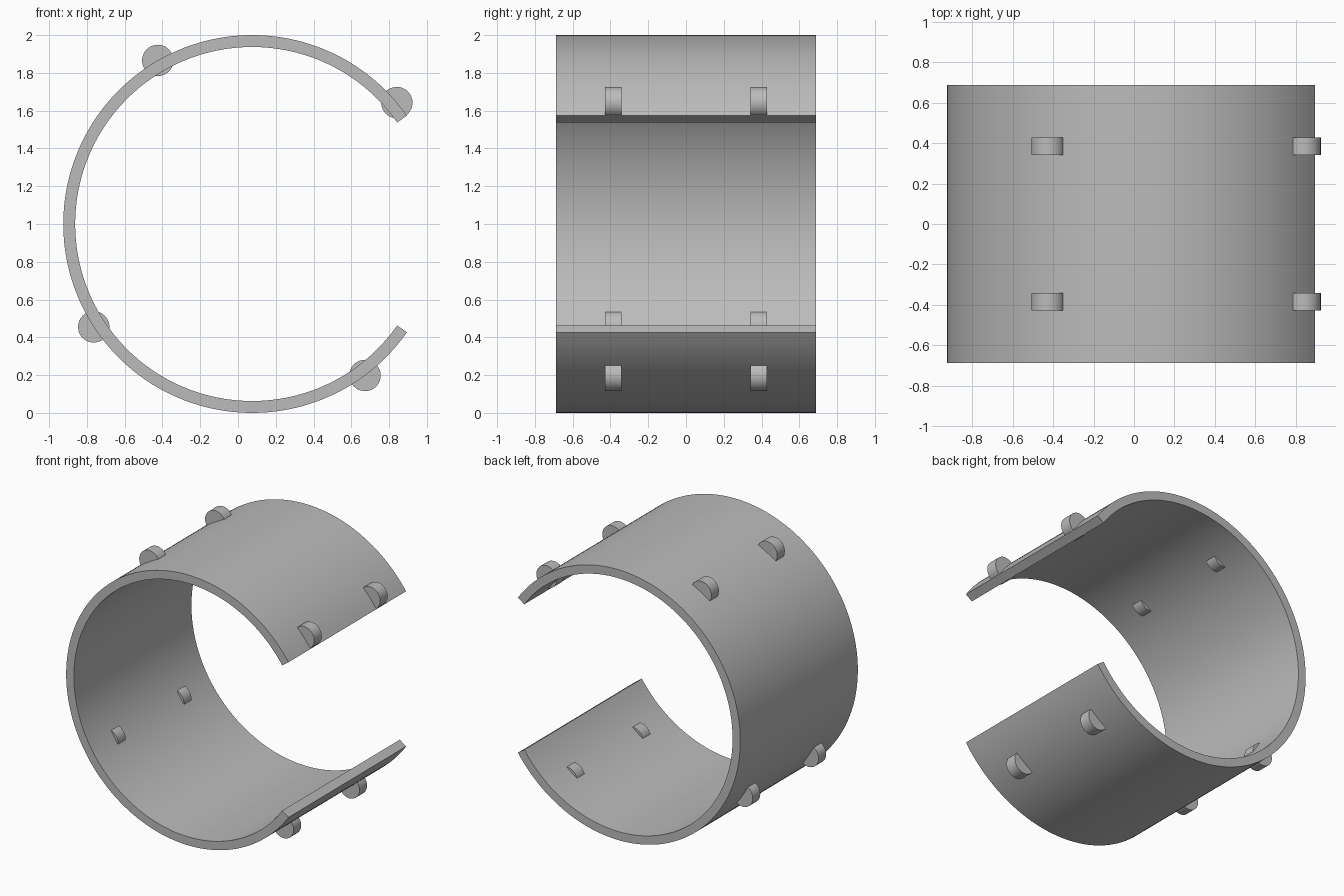
import bpy, bmesh, math
from mathutils import Matrix, Vector

cube = bpy.data.objects.get("Cube")
if cube:
    bpy.data.objects.remove(cube, do_unlink=True)

CENTRE = Vector((0.075, 0, 1.0))
OUTER, INNER = 1.0, 0.937
HALF_WIDTH = 0.687
GAP = 35          # half of the opening angle, degrees
STEPS = 145

grey = bpy.data.materials.new("plain grey")
grey.use_nodes = True
colour = (0.5, 0.5, 0.5, 1)
grey.diffuse_color = colour
grey.node_tree.nodes["Principled BSDF"].inputs["Base Color"].default_value = colour


def polar(radius, degrees, y):
    a = math.radians(degrees)
    return CENTRE + Vector((radius * math.cos(a), y, radius * math.sin(a)))


def add_object(name, bm):
    bmesh.ops.recalc_face_normals(bm, faces=bm.faces)
    mesh = bpy.data.meshes.new(name)
    bm.to_mesh(mesh)
    bm.free()
    mesh.materials.append(grey)
    obj = bpy.data.objects.new(name, mesh)
    bpy.context.collection.objects.link(obj)
    bpy.ops.object.select_all(action='DESELECT')
    obj.select_set(True)
    bpy.context.view_layer.objects.active = obj
    bpy.ops.object.shade_smooth_by_angle(angle=math.radians(30))


# Open cuff: a rectangular section swept round the arc, capped at both ends
bm = bmesh.new()
section = [(OUTER, -HALF_WIDTH), (OUTER, HALF_WIDTH),
           (INNER, HALF_WIDTH), (INNER, -HALF_WIDTH)]
rings = []
for i in range(STEPS + 1):
    angle = GAP + (360 - 2 * GAP) * i / STEPS
    rings.append([bm.verts.new(polar(r, angle, y)) for r, y in section])
for a, b in zip(rings, rings[1:]):
    for k in range(4):
        n = (k + 1) % 4
        bm.faces.new((a[k], a[n], b[n], b[k]))
bm.faces.new(rings[0])
bm.faces.new(rings[-1])
add_object("open_cuff", bm)

# Short round pegs set through the wall, in front and back pairs
PEGS = {"upper_left": 40, "upper_right": 120,
        "lower_right": 213, "lower_left": 306.7}
for place, angle in PEGS.items():
    for side, y in (("front", -0.385), ("back", 0.385)):
        bm = bmesh.new()
        bmesh.ops.create_cone(
            bm, cap_ends=True, segments=48, radius1=0.083, radius2=0.083, depth=0.088,
            matrix=Matrix.Translation(polar(OUTER, angle, y)) @ Matrix.Rotation(math.pi / 2, 4, 'X'))
        add_object(f"{side}_{place}_peg", bm)
